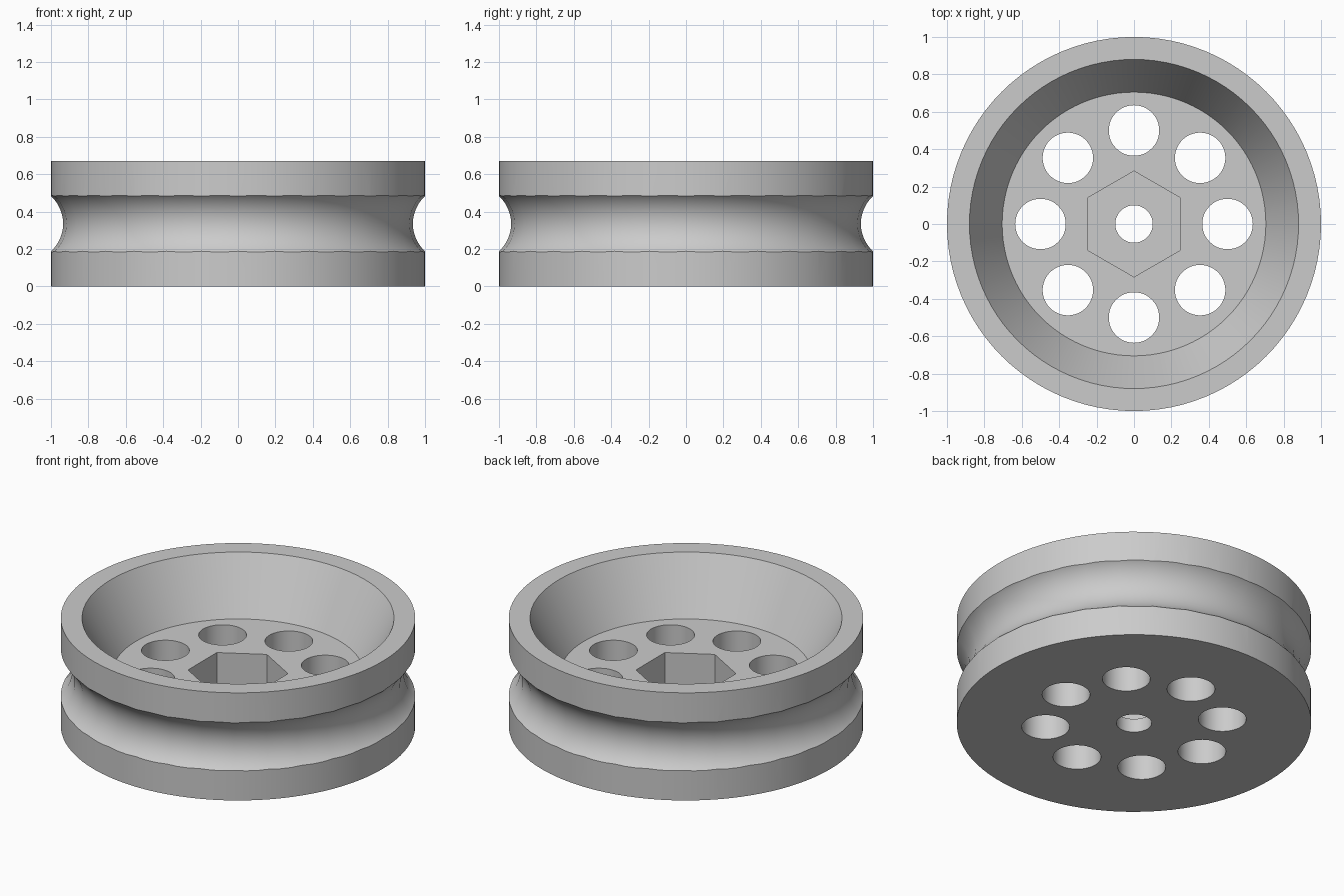
import bpy
import math

if "Cube" in bpy.data.objects:
    bpy.data.objects.remove(bpy.data.objects["Cube"], do_unlink=True)

HEIGHT = 0.67
FLOOR = HEIGHT / 2      # web level inside the dish
POCKET = 0.085          # bottom of the hexagonal pocket

grey = bpy.data.materials.new("light grey")
grey.use_nodes = True
color = (0.6, 0.6, 0.6, 1)
grey.diffuse_color = color
grey.node_tree.nodes["Principled BSDF"].inputs["Base Color"].default_value = color


def prism(name, sides, r_low, r_high, z_low, z_high, x=0, y=0, turn=0):
    bpy.ops.mesh.primitive_cone_add(
        vertices=sides, radius1=r_low, radius2=r_high, depth=z_high - z_low,
        location=(x, y, (z_low + z_high) / 2), rotation=(0, 0, turn))
    obj = bpy.context.object
    obj.name = name
    obj.data.materials.append(grey)
    return obj


def cut(body, cutter):
    cutter.hide_render = True
    mod = body.modifiers.new(cutter.name, "BOOLEAN")
    mod.operation = "DIFFERENCE"
    mod.solver = "EXACT"
    mod.object = cutter
    bpy.context.view_layer.objects.active = body
    bpy.ops.object.modifier_apply(modifier=mod.name)
    bpy.data.objects.remove(cutter, do_unlink=True)


# Solid wheel
wheel = prism("pulley_wheel", 96, 1, 1, 0, HEIGHT)

# Rounded groove around the rim
bpy.ops.mesh.primitive_torus_add(
    major_segments=32, minor_segments=48, major_radius=1.135,
    minor_radius=0.2, location=(0, 0, HEIGHT / 2))
groove = bpy.context.object
groove.name = "groove_cutter"
groove.data.materials.append(grey)
cut(wheel, groove)

# Tapered dish, extended a little above the top along the same slope
slope = (0.88 - 0.705) / (HEIGHT - FLOOR)
cut(wheel, prism("dish_cutter", 96, 0.705, 0.88 + slope * 0.1, FLOOR, HEIGHT + 0.1))

# Hexagonal pocket and centre bore
cut(wheel, prism("hex_cutter", 6, 0.283, 0.283, POCKET, FLOOR + 0.1))
cut(wheel, prism("bore_cutter", 48, 0.1, 0.1, -0.1, POCKET + 0.1))

# Ring of lightening holes
for i in range(8):
    a = i * math.tau / 8
    cut(wheel, prism("hole_cutter", 48, 0.135, 0.135, -0.1, FLOOR + 0.1,
                     0.5 * math.cos(a), 0.5 * math.sin(a)))

bpy.ops.object.select_all(action="DESELECT")
wheel.select_set(True)
bpy.context.view_layer.objects.active = wheel
bpy.ops.object.transform_apply(location=True, rotation=True, scale=True)
bpy.ops.object.shade_smooth_by_angle(angle=math.radians(25))
